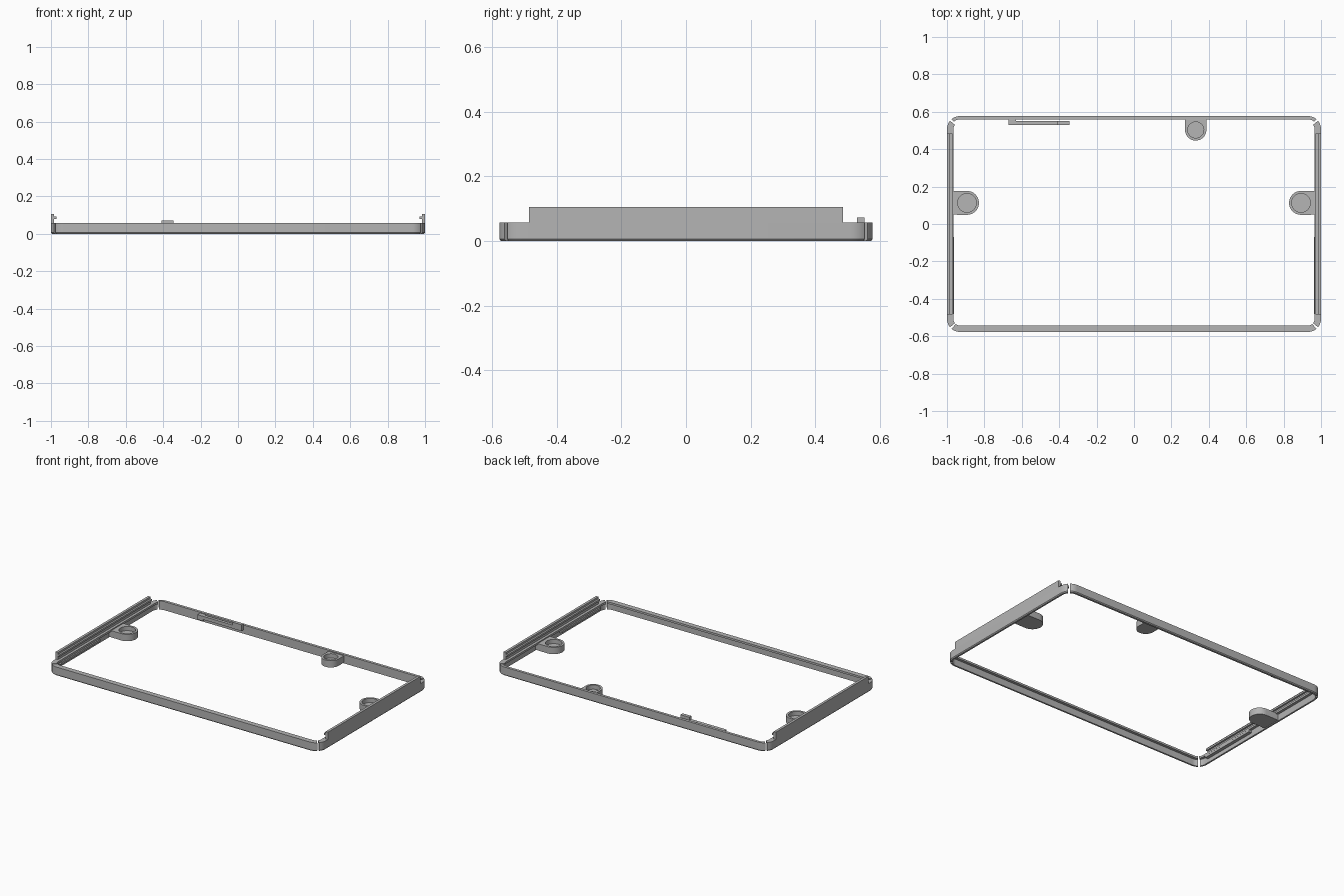
import bpy, bmesh
from math import sin, cos, radians, pi
from mathutils import Vector

cube = bpy.data.objects.get("Cube")
if cube:
    bpy.data.objects.remove(cube, do_unlink=True)

HALF_X, HALF_Y, RADIUS, TOP = 1.0, 0.577, 0.07, 0.057
GREY = (0.46, 0.46, 0.46, 1)
grey = bpy.data.materials.new("plain grey")
grey.use_nodes = True
grey.diffuse_color = GREY
grey.node_tree.nodes["Principled BSDF"].inputs["Base Color"].default_value = GREY


def loft(name, rings):
    """Join closed rings of points into a capped solid."""
    bm = bmesh.new()
    loops = [[bm.verts.new(p) for p in ring] for ring in rings]
    for a, b in zip(loops, loops[1:]):
        for i in range(len(a)):
            j = (i + 1) % len(a)
            bm.faces.new((a[i], a[j], b[j], b[i]))
    bm.faces.new(loops[0])
    bm.faces.new(loops[-1])
    bmesh.ops.recalc_face_normals(bm, faces=bm.faces)
    mesh = bpy.data.meshes.new(name)
    bm.to_mesh(mesh)
    bm.free()
    mesh.materials.append(grey)
    obj = bpy.data.objects.new(name, mesh)
    bpy.context.collection.objects.link(obj)
    bpy.ops.object.select_all(action='DESELECT')
    obj.select_set(True)
    bpy.context.view_layer.objects.active = obj
    bpy.ops.object.shade_smooth_by_angle(angle=radians(30))
    return obj


def box(name, x, y, z):
    loft(name, [[(x[0], y[0], h), (x[1], y[0], h), (x[1], y[1], h), (x[0], y[1], h)]
                for h in z])


def rail(name, facing, profile):
    """Sweep (inset, height) profile along one side and half of each corner."""
    rings = []
    for half in (-1, 1):
        corner = radians(facing + 45 * half)
        cx = (HALF_X - RADIUS) * (1 if cos(corner) > 0 else -1)
        cy = (HALF_Y - RADIUS) * (1 if sin(corner) > 0 else -1)
        angles = range(-40, 1, 8) if half < 0 else range(0, 41, 8)
        for step in angles:
            a = radians(facing + step)
            rings.append([(cx + (RADIUS - d) * cos(a), cy + (RADIUS - d) * sin(a), z)
                          for d, z in profile])
    loft(name, rings)


def tab(name, centre, facing, r, hole, reach, steps=40):
    """Round-nosed lug with a blind round recess in its top."""
    f = Vector((cos(facing), sin(facing), 0))
    s = Vector((-f.y, f.x, 0))
    c = Vector((*centre, 0))
    angles = [2 * pi * i / steps for i in range(steps)]
    outer = [c + f * (r * cos(a) if cos(a) > -0.001 else -reach) + s * r * sin(a)
             for a in angles]
    inner = [c + hole * (f * cos(a) + s * sin(a)) for a in angles]
    rings = [(outer, 0.005), (outer, 0.05), (inner, 0.05), (inner, 0.022)]
    loft(name, [[(p.x, p.y, z) for p in ring] for ring, z in rings])


# Perimeter rails: lipped front and sides, plain back
lipped = [(0, 0.006), (0.005, 0), (0.016, 0), (0.016, 0.044),
          (0.034, 0.044), (0.034, TOP), (0, TOP)]
plain = [(0, 0.006), (0.005, 0), (0.018, 0), (0.018, TOP), (0, TOP)]
rail("front_rail", 270, lipped)
rail("back_rail", 90, plain)
rail("left_rail", 0, lipped)
rail("right_rail", 180, lipped)

# Raised side walls, snap ridges, lower strips and side lugs
for side, m in (("left", 1), ("right", -1)):
    box(side + "_raised_wall", (m * 0.983, m), (-0.485, 0.485), (TOP - 0.002, 0.105))
    box(side + "_snap_ridge", (m * 0.971, m * 0.984), (-0.485, 0.485), (0.08, 0.092))
    box(side + "_lower_strip", (m * 0.962, m * 0.985), (-0.48, -0.07), (0.026, 0.04))
    tab(side + "_lug", (m * 0.893, 0.113), pi if m > 0 else 0, 0.064, 0.05, 0.093)

# Back lug
tab("back_lug", (0.33, 0.503), -pi / 2, 0.057, 0.043, 0.06)

# Spring latch on the back rail
box("latch_root", (-0.67, -0.63), (0.53, 0.565), (0.02, 0.052))
box("latch_arm", (-0.67, -0.345), (0.53, 0.55), (0.03, 0.052))
box("latch_catch", (-0.41, -0.345), (0.528, 0.551), (0.03, 0.072))
